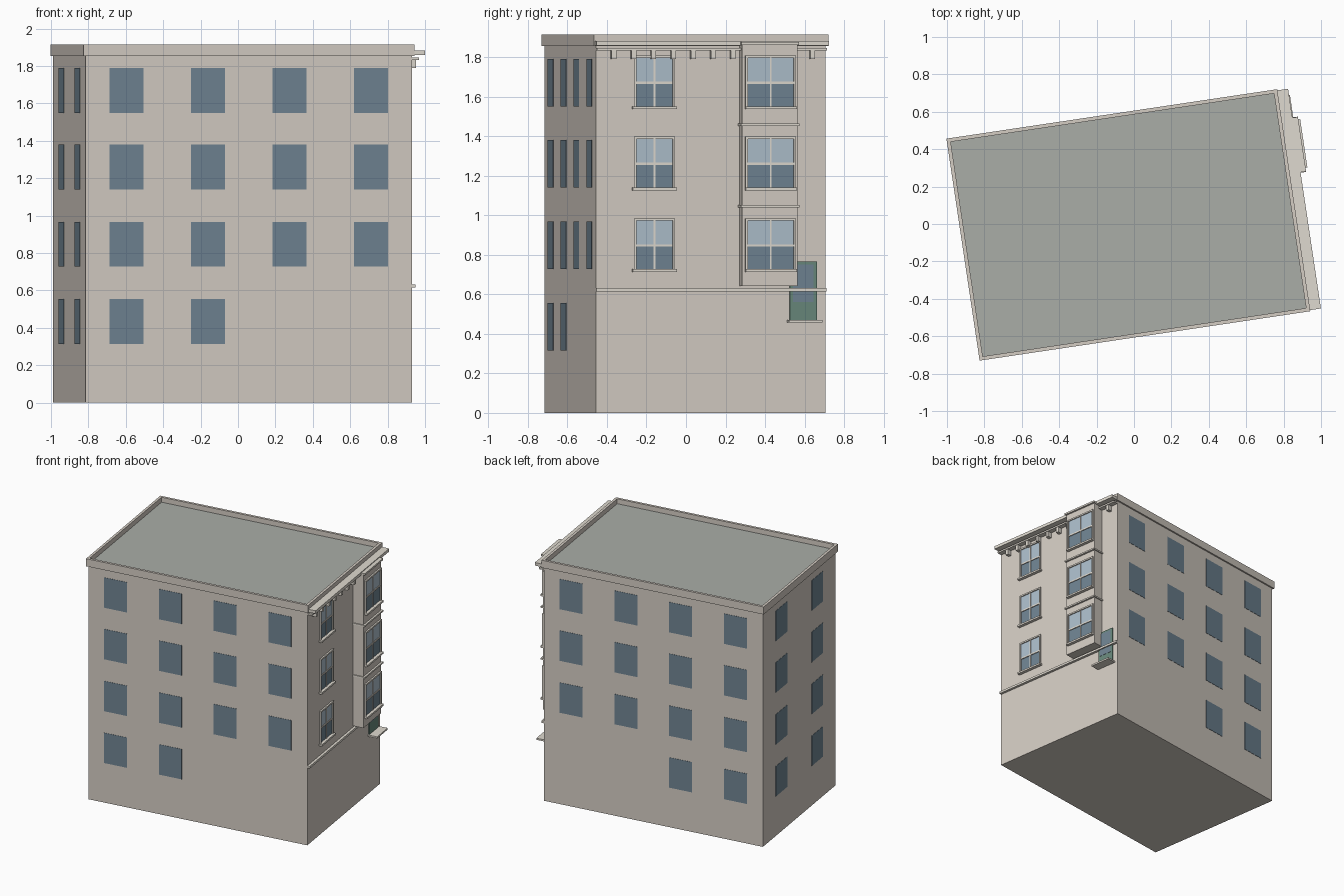
import bpy, bmesh, math
from mathutils import Matrix

if "Cube" in bpy.data.objects:
    bpy.data.objects.remove(bpy.data.objects["Cube"])

# Building is turned slightly about z; everything is laid out in local u (length), v (depth), z
PLACE = Matrix.Translation((-0.03, -0.005, 0)) @ Matrix.Rotation(math.radians(8.5), 4, 'Z')
L, W = 0.882, 0.588


def mat(name, col):
    m = bpy.data.materials.new(name)
    m.diffuse_color = (*col, 1)
    m.use_nodes = True
    m.node_tree.nodes["Principled BSDF"].inputs["Base Color"].default_value = m.diffuse_color
    return m


WALL = mat("wall", (0.66, 0.61, 0.55))
TRIM = mat("trim", (0.74, 0.70, 0.63))
ROOF = mat("roof", (0.40, 0.42, 0.39))
GLASS = mat("dark_glass", (0.16, 0.23, 0.29))
PALE = mat("pale_glass", (0.42, 0.52, 0.60))
GREEN = mat("green_paint", (0.14, 0.25, 0.20))


def build(name, boxes, m):
    """One object from boxes given as (u0, u1, v0, v1, z0, z1)."""
    bm = bmesh.new()
    for u0, u1, v0, v1, z0, z1 in boxes:
        t = Matrix.Translation(((u0 + u1) / 2, (v0 + v1) / 2, (z0 + z1) / 2))
        bmesh.ops.create_cube(bm, size=1, matrix=t @ Matrix.Diagonal((u1 - u0, v1 - v0, z1 - z0, 1)))
    me = bpy.data.meshes.new(name)
    bm.to_mesh(me)
    bm.free()
    me.materials.append(m)
    ob = bpy.data.objects.new(name, me)
    ob.matrix_world = PLACE
    bpy.context.collection.objects.link(ob)
    return ob


def street(p0, p1, v0, v1, z0, z1):
    """Box on the right-hand street face, p = projection from the wall."""
    return (L + p0, L + p1, v0, v1, z0, z1)


# Main block and roof
build("main_walls", [(-L, L, -W, W, 0, 1.86)], WALL)
build("roof_deck", [(-L + 0.002, L - 0.002, -W + 0.002, W - 0.002, 1.86, 1.876)], ROOF)

# Parapet ring
o, t = 0.012, 0.02
a, b = L + o, W + o
build("parapet", [(-a, a, -b, -b + t, 1.855, 1.915), (-a, a, b - t, b, 1.855, 1.915),
                  (-a, -a + t, -b + t, b - t, 1.855, 1.915),
                  (a - t, a, -b + t, b - t, 1.855, 1.915)], WALL)

# Plain windows on front, back and left faces; the lowest row has only two on the long sides
ROWS = [0.315, 0.727, 1.14, 1.55]
H, e, hw = 0.24, 0.002, 0.092
long_side, left_side = [], []
for r, z in enumerate(ROWS):
    for c in range(2 if r == 0 else 4):
        u = -0.6615 + 0.441 * c
        for s in (-1, 1):
            v = s * W
            long_side.append((u - hw, u + hw, v - e, v + e, z, z + H))
    for v in (-0.29, 0.29):
        left_side.append((-L - e, -L + e, v - hw, v + hw, z, z + H))
build("long_side_windows", long_side, GLASS)
build("left_side_windows", left_side, GLASS)

# Cornice, moulding, belt course and brackets on the street face
build("cornice", [street(0, 0.07, -W - 0.006, W + 0.006, 1.858, 1.882)], TRIM)
build("cornice_moulding", [street(0, 0.04, -W, W, 1.833, 1.846)], TRIM)
build("belt_course", [street(0, 0.02, -W, W, 0.615, 0.632)], TRIM)
spots = [-0.5 + 0.1016 * i for i in range(11)]
build("cornice_brackets", [street(0, 0.035, v - 0.012, v + 0.012, 1.79, 1.833)
                           for v in spots if not 0.14 < v < 0.44], TRIM)

# Projecting bay
B0, B1, BP = 0.148, 0.431, 0.085
build("bay", [street(0, BP, B0, B1, 0.643, 1.865)], WALL)
build("bay_bands", [street(0, BP + 0.015, B0 - 0.008, B1 + 0.008, z, z + 0.012)
                    for z in (1.040, 1.452)], TRIM)
build("bay_cap", [street(0, BP + 0.015, B0 - 0.006, B1 + 0.006, 1.862, 1.876)], TRIM)


def sash_window(name, p, c, w, z, sill):
    """Two-pane sash with frame, rail, mullion and sill."""
    z0, z1 = z, z + H + 0.005
    v0, v1, zm, f = c - w / 2, c + w / 2, z + H / 2, 0.012
    build(name + "_lower_glass", [street(p, p + 0.002, v0, v1, z0, zm)], GLASS)
    build(name + "_upper_glass", [street(p, p + 0.004, v0, v1, zm, z1)], PALE)
    build(name + "_frame", [
        street(p, p + 0.012, v0 - f, v0, z0, z1 + f), street(p, p + 0.012, v1, v1 + f, z0, z1 + f),
        street(p, p + 0.012, v0, v1, z1, z1 + f),
        street(p, p + 0.008, v0, v1, zm - 0.006, zm + 0.006),
        street(p, p + 0.008, c - 0.004, c + 0.004, z0, z1),
        street(p, p + 0.025, v0 - sill, v1 + sill, z0 - 0.014, z0)], TRIM)


for i, z in enumerate(ROWS[1:]):
    sash_window(f"wall_window_{i}", 0, -0.289, 0.186, z, 0.02)
    sash_window(f"bay_window_{i}", BP, 0.293, 0.235, z, 0.013)

# Green window beside the bay
build("green_window", [street(0, 0.008, 0.403, 0.542, 0.465, 0.765)], GREEN)
build("green_window_glass", [street(0, 0.01, 0.42, 0.525, 0.56, 0.75)], GLASS)
build("green_window_sill", [street(0, 0.075, 0.39, 0.56, 0.457, 0.47)], TRIM)
